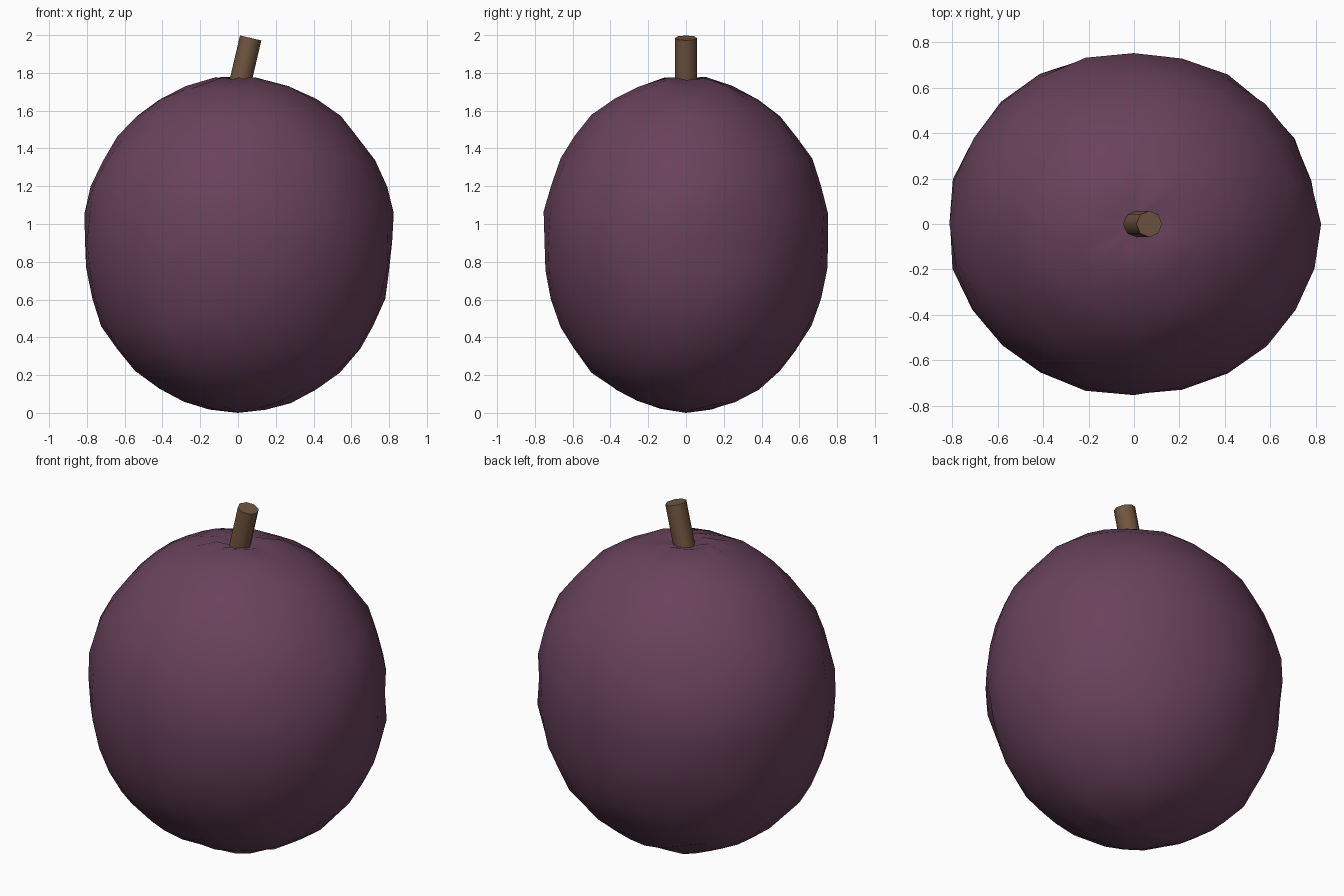
import bpy, bmesh, math, random
from mathutils import Vector

random.seed(4)
cube = bpy.data.objects.get("Cube")
if cube:
    bpy.data.objects.remove(cube, do_unlink=True)


def make_material(name, rgb):
    mat = bpy.data.materials.new(name)
    mat.use_nodes = True
    mat.diffuse_color = (*rgb, 1)
    mat.node_tree.nodes["Principled BSDF"].inputs["Base Color"].default_value = (*rgb, 1)
    return mat


def make_object(name, bm, mat):
    bmesh.ops.recalc_face_normals(bm, faces=bm.faces)
    mesh = bpy.data.meshes.new(name)
    bm.to_mesh(mesh)
    bm.free()
    mesh.materials.append(mat)
    obj = bpy.data.objects.new(name, mesh)
    bpy.context.collection.objects.link(obj)
    return obj


def loft(bm, rings, bottom, top):
    """Join rings with quads and close both ends with fans."""
    count = len(rings[0])
    low, high = bm.verts.new(bottom), bm.verts.new(top)
    for i in range(count):
        j = (i + 1) % count
        for a, b in zip(rings, rings[1:]):
            bm.faces.new((a[i], a[j], b[j], b[i]))
        bm.faces.new((low, rings[0][j], rings[0][i]))
        bm.faces.new((high, rings[-1][i], rings[-1][j]))


# Fruit: slightly flattened, uneven body with a dimple at the stem
profile = [(0.15, 0.025), (0.29, 0.06), (0.42, 0.13), (0.54, 0.22), (0.65, 0.34),
           (0.72, 0.46), (0.775, 0.60), (0.81, 0.76), (0.82, 0.91), (0.815, 1.06),
           (0.785, 1.20), (0.725, 1.34), (0.64, 1.46), (0.54, 1.57), (0.42, 1.66),
           (0.28, 1.725), (0.12, 1.77)]
SIDES = 24
bm = bmesh.new()
rings = []
for radius, z in profile:
    ring = []
    for i in range(SIDES):
        angle = math.tau * i / SIDES
        r = radius * (1 + random.uniform(-0.015, 0.012))
        height = z + random.uniform(-0.009, 0.009)
        ring.append(bm.verts.new((r * math.cos(angle), 0.92 * r * math.sin(angle), height)))
    rings.append(ring)
loft(bm, rings, (0, 0, 0), (0, 0, 1.74))
fruit = make_object("fruit_body", bm, make_material("plum purple", (0.14, 0.054, 0.105)))
fruit.data.shade_smooth()

# Stem: short leaning octagonal peg
bm = bmesh.new()
base, tip = Vector((0.005, 0, 1.72)), Vector((0.067, 0, 1.985))
turn = Vector((0, 0, 1)).rotation_difference(tip - base)
rings = []
for centre in (base, tip):
    rings.append([bm.verts.new(centre + turn @ Vector((0.058 * math.cos(math.tau * i / 8),
                                                       0.058 * math.sin(math.tau * i / 8), 0)))
                  for i in range(8)])
loft(bm, rings, base, tip)
stem = make_object("stem", bm, make_material("stem brown", (0.165, 0.093, 0.05)))
bpy.ops.object.select_all(action="DESELECT")
stem.select_set(True)
bpy.context.view_layer.objects.active = stem
bpy.ops.object.shade_smooth_by_angle(angle=math.radians(50))
